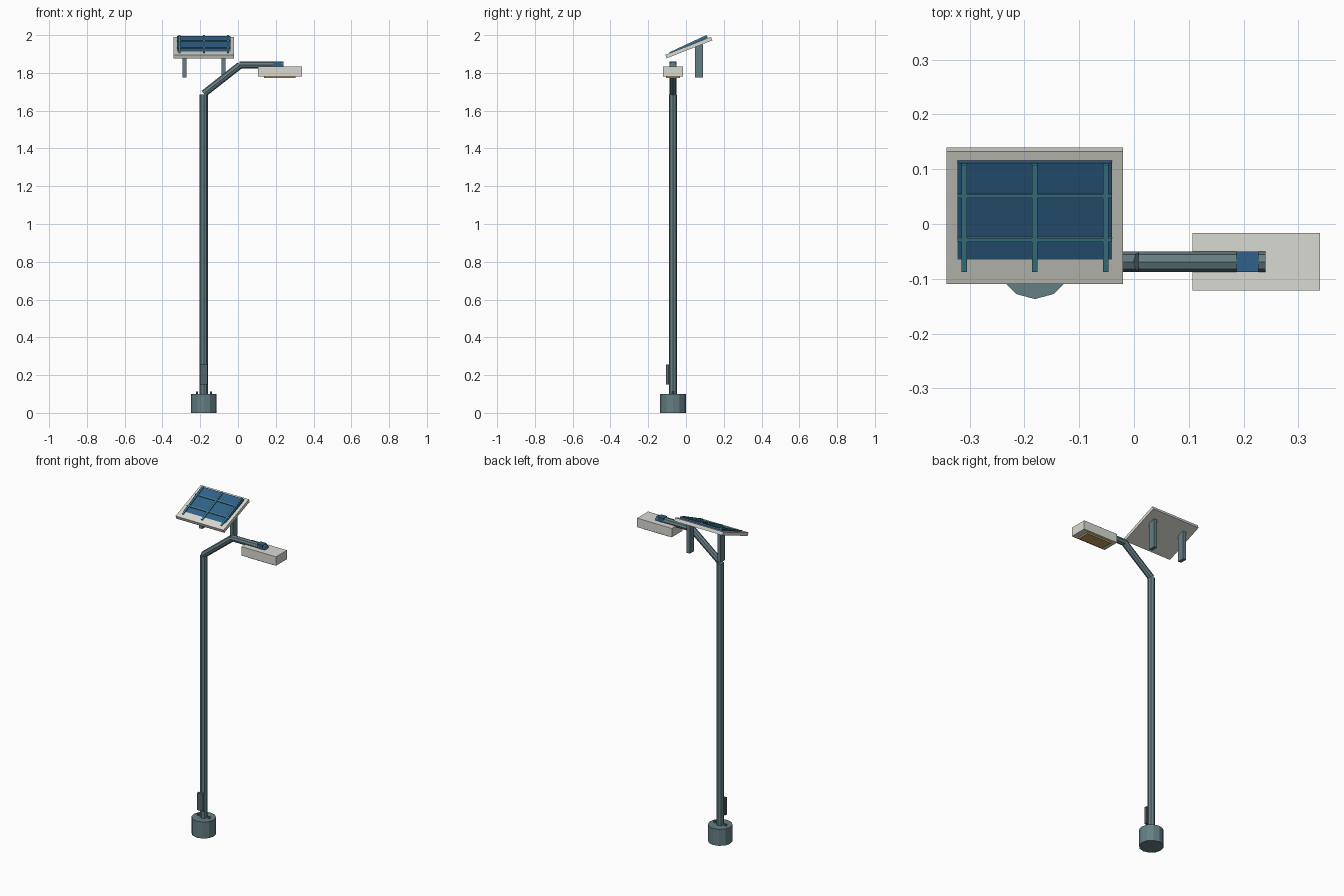
import bpy, bmesh, math
from mathutils import Vector, Matrix

if "Cube" in bpy.data.objects:
    bpy.data.objects.remove(bpy.data.objects["Cube"])


def mat(name, rgb):
    m = bpy.data.materials.new(name)
    m.diffuse_color = (*rgb, 1)
    m.use_nodes = True
    m.node_tree.nodes["Principled BSDF"].inputs["Base Color"].default_value = m.diffuse_color
    return m


STEEL = mat("steel", (0.13, 0.21, 0.23))
DARK = mat("dark_steel", (0.09, 0.13, 0.15))
SHELL = mat("shell", (0.70, 0.70, 0.65))
CELL = mat("cell", (0.03, 0.12, 0.25))
BAR = mat("bar", (0.06, 0.26, 0.34))
LENS = mat("lens", (0.55, 0.36, 0.10))


def finish(bm, name, material):
    me = bpy.data.meshes.new(name)
    bm.to_mesh(me)
    bm.free()
    me.materials.append(material)
    ob = bpy.data.objects.new(name, me)
    bpy.context.collection.objects.link(ob)
    return ob


def box(name, center, size, material, tilt=0):
    bm = bmesh.new()
    m = (Matrix.Translation(center) @ Matrix.Rotation(math.radians(tilt), 4, 'X')
         @ Matrix.Diagonal((*size, 1)))
    bmesh.ops.create_cube(bm, size=1, matrix=m)
    return finish(bm, name, material)


def rod(name, a, b, radius, sides, material):
    a, b = Vector(a), Vector(b)
    d = b - a
    bm = bmesh.new()
    m = Matrix.Translation((a + b) / 2) @ d.to_track_quat('Z', 'Y').to_matrix().to_4x4()
    bmesh.ops.create_cone(bm, cap_ends=True, segments=sides, radius1=radius,
                          radius2=radius, depth=d.length, matrix=m)
    return finish(bm, name, material)


PX, PY = -0.181, -0.069   # pole axis

# Base, anchor bolts, pole and access door
rod("base", (PX, PY, 0), (PX, PY, 0.1), 0.068, 12, STEEL)
for i, s in enumerate((-1, 1)):
    x = PX + s * 0.037
    rod(f"anchor_bolt_{i}", (x, PY, 0.095), (x, PY, 0.112), 0.006, 6, STEEL)
rod("pole", (PX, PY, 0.1), (PX, PY, 1.685), 0.0215, 8, STEEL)
box("access_door", (PX, -0.097, 0.203), (0.038, 0.016, 0.105), DARK)

# Bent arm
rod("arm_diagonal", (PX, PY, 1.69), (0.011, PY, 1.841), 0.019, 8, STEEL)
rod("arm_horizontal", (0.008, PY, 1.841), (0.24, PY, 1.841), 0.019, 8, STEEL)
box("arm_clamp", (0.207, PY, 1.845), (0.04, 0.037, 0.032), CELL)

# Lamp head with lens underneath
box("lamp_head", (0.2235, PY, 1.808), (0.233, 0.105, 0.054), SHELL)
box("lamp_lens", (0.221, PY, 1.7785), (0.168, 0.076, 0.013), LENS)

# Solar panel: backing board and cell sheet
box("panel_board", (PX, 0.015, 1.934), (0.322, 0.26, 0.02), SHELL, 21.5)
box("solar_cells", (PX, 0.0235, 1.949), (0.282, 0.199, 0.010), CELL, 25)

# Grid bars over the cells
for i in (-1, 0, 1):
    box(f"grid_upright_{i + 1}", (PX + i * 0.129, 0.0115, 1.951),
        (0.01, 0.216, 0.008), BAR, 25)
for i, y in enumerate((-0.028, 0.052)):
    z = 1.951 + (y - 0.0115) * math.tan(math.radians(25))
    box(f"grid_crossbar_{i}", (PX, y, z), (0.282, 0.007, 0.007), BAR, 25)

# Posts below the panel
for i, s in enumerate((-1, 1)):
    box(f"panel_post_{i}", (PX + s * 0.103, 0.069, 1.8625),
        (0.021, 0.042, 0.175), STEEL)
